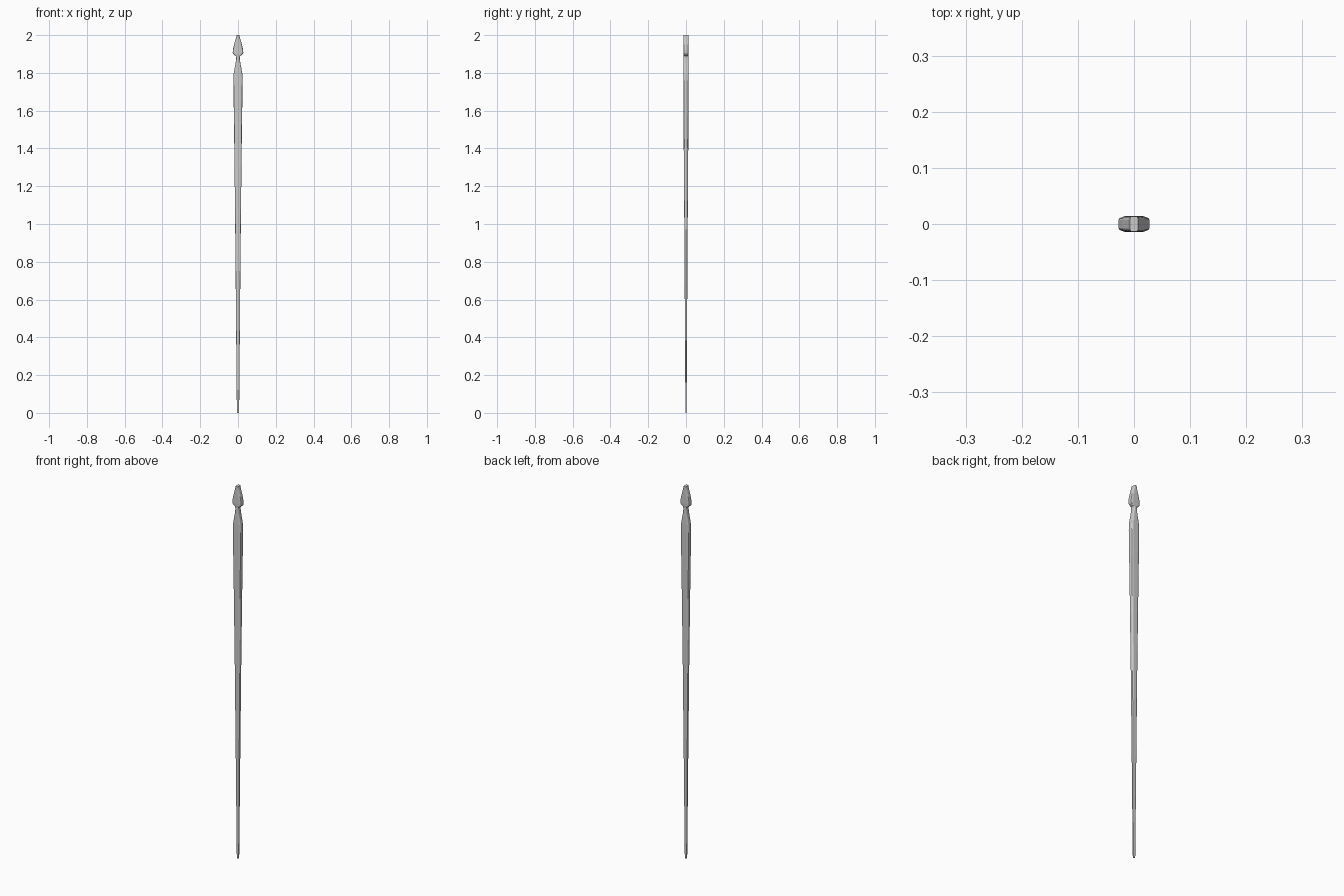
import bpy, bmesh, math

if "Cube" in bpy.data.objects:
    bpy.data.objects.remove(bpy.data.objects["Cube"])

def section(hx, hy, rx, ry, z, steps=3):
    # rounded rectangle with elliptical corners
    pts = []
    for q in range(4):
        sx, sy = ((1, 1), (-1, 1), (-1, -1), (1, -1))[q]
        for i in range(steps + 1):
            a = math.pi / 2 * (q + i / steps)
            pts.append((sx * (hx - rx) + rx * math.cos(a),
                        sy * (hy - ry) + ry * math.sin(a), z))
    return pts

def loft(name, rows):
    bm = bmesh.new()
    rings = [[bm.verts.new(p) for p in section(hx, hy, hx * 0.5, hy * 0.5, z)]
             for z, hx, hy in rows]
    for a, b in zip(rings, rings[1:]):
        n = len(a)
        for i in range(n):
            j = (i + 1) % n
            bm.faces.new((a[i], a[j], b[j], b[i]))
    bm.faces.new(rings[0][::-1])
    bm.faces.new(rings[-1])
    me = bpy.data.meshes.new(name)
    bm.to_mesh(me)
    bm.free()
    ob = bpy.data.objects.new(name, me)
    bpy.context.collection.objects.link(ob)
    return ob

# long tapering shaft, narrowing to a neck: (z, half width, half depth)
loft("shaft", [(0, 0.006, 0.003), (1.0, 0.015, 0.009), (1.4, 0.0195, 0.012),
               (1.76, 0.0245, 0.0145), (1.80, 0.0225, 0.0145),
               (1.85, 0.013, 0.0135), (1.875, 0.0095, 0.013),
               (1.89, 0.0105, 0.013)])

# pointed head with swept-back barbs and a blunt tip
loft("head", [(1.888, 0.010, 0.012), (1.897, 0.024, 0.013),
              (1.905, 0.028, 0.0135), (1.92, 0.0275, 0.0135), (1.95, 0.021, 0.0135),
              (1.985, 0.0105, 0.0135), (2.0, 0.0075, 0.0135)])
